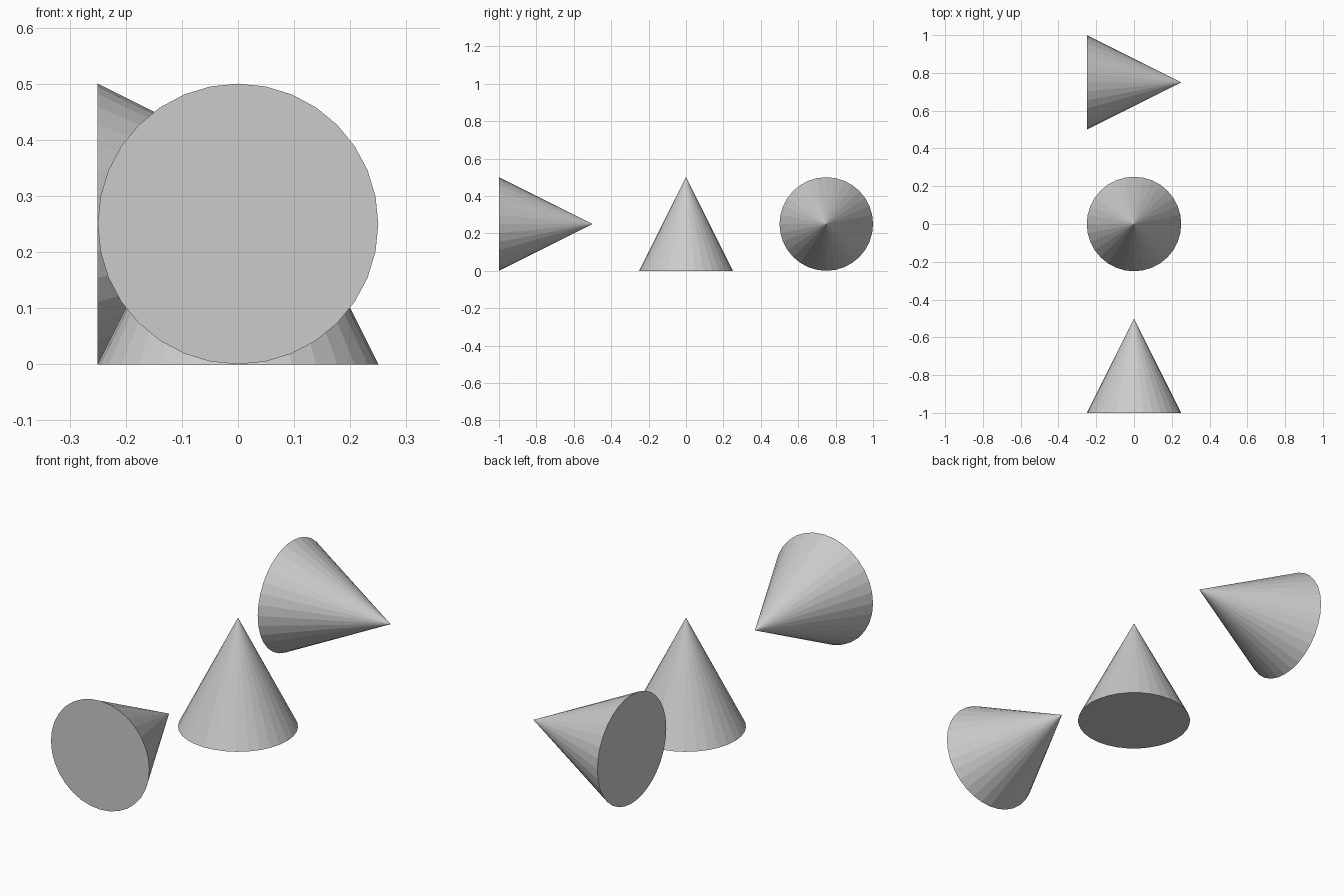
import bpy
from math import pi

if "Cube" in bpy.data.objects:
    bpy.data.objects.remove(bpy.data.objects["Cube"])


def cone(name, location, rotation=(0, 0, 0)):
    bpy.ops.mesh.primitive_cone_add(vertices=32, radius1=0.25, radius2=0, depth=0.5,
                                    location=location, rotation=rotation)
    bpy.context.object.name = name


# Upright cone, standing on its base
cone("upright_cone", (0, 0, 0.25))
# Front cone, base to the front and tip pointing back
cone("front_cone", (0, -0.75, 0.25), (-pi / 2, 0, 0))
# Back cone, base to the left and tip pointing right
cone("back_cone", (0, 0.75, 0.25), (0, pi / 2, 0))
